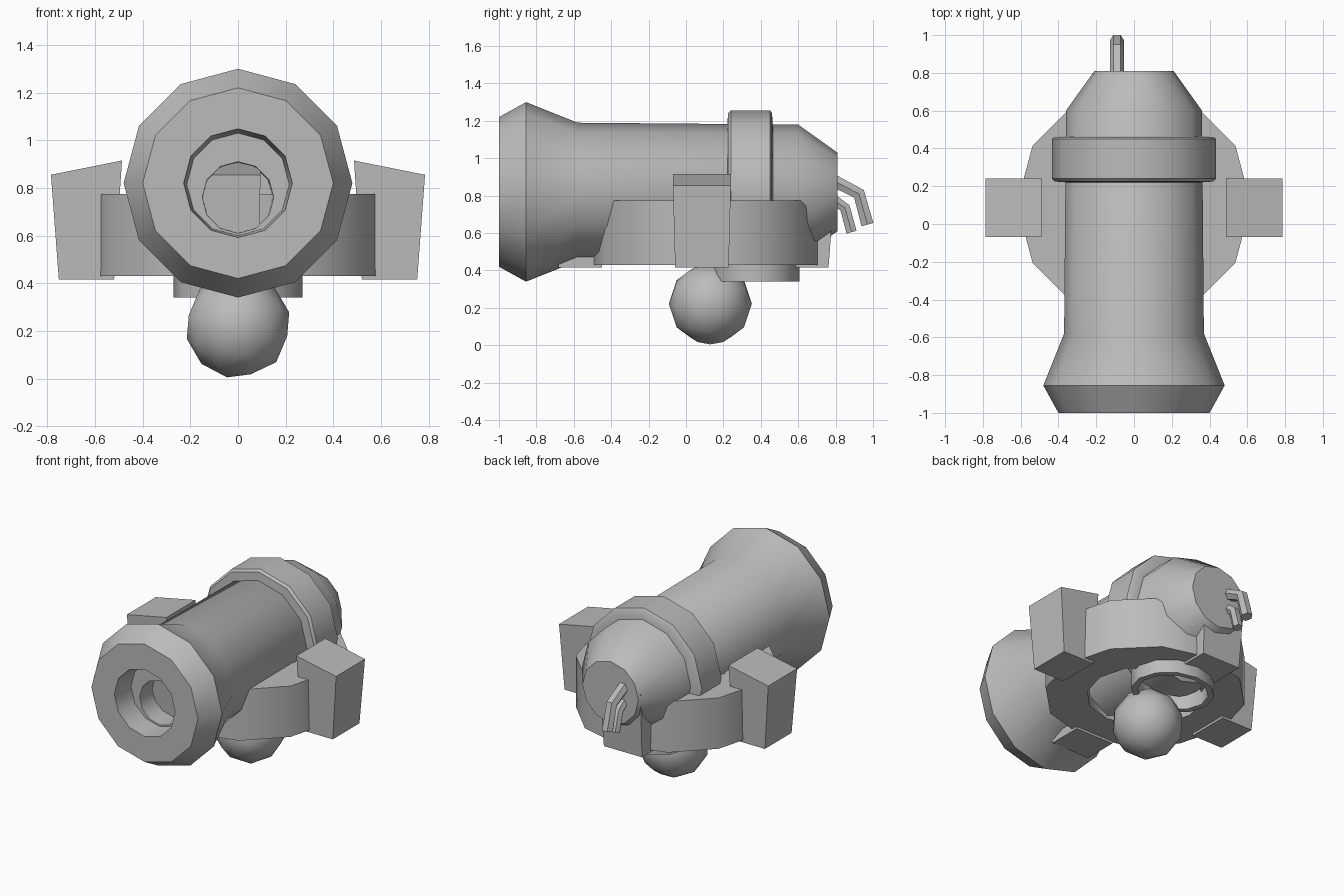
import bpy, bmesh, math
from mathutils import Vector, Matrix

cube = bpy.data.objects.get("Cube")
if cube:
    bpy.data.objects.remove(cube)

grey = bpy.data.materials.new("plain_grey")
grey.use_nodes = True
colour = (0.5, 0.5, 0.5, 1)
grey.diffuse_color = colour
grey.node_tree.nodes["Principled BSDF"].inputs["Base Color"].default_value = colour


def finish(name, bm, smooth=38):
    bmesh.ops.recalc_face_normals(bm, faces=bm.faces)
    mesh = bpy.data.meshes.new(name)
    bm.to_mesh(mesh)
    bm.free()
    mesh.materials.append(grey)
    ob = bpy.data.objects.new(name, mesh)
    bpy.context.collection.objects.link(ob)
    if smooth:
        bpy.ops.object.select_all(action='DESELECT')
        ob.select_set(True)
        bpy.context.view_layer.objects.active = ob
        bpy.ops.object.shade_smooth_by_angle(angle=math.radians(smooth))
    return ob


def loft(name, stations, place, sides=12, closed=False):
    """Join rings of (position, radius, shift); place() maps them to space."""
    bm = bmesh.new()
    rings = []
    for pos, rad, shift in stations:
        angles = [2 * math.pi * i / sides for i in range(sides)]
        rings.append([bm.verts.new(place(pos, rad * math.cos(a), rad * math.sin(a), shift))
                      for a in angles])
    pairs = list(zip(rings, rings[1:]))
    if closed:
        pairs.append((rings[-1], rings[0]))
    for a, b in pairs:
        for i in range(sides):
            j = (i + 1) % sides
            bm.faces.new((a[i], a[j], b[j], b[i]))
    if not closed:
        bm.faces.new(rings[0])
        bm.faces.new(rings[-1])
    return finish(name, bm)


def along_y(pos, u, v, shift):
    return (u, pos, 0.82 + v + shift)


# Barrel: bore end, bore, muzzle lip, flare, tube, tapered breech
loft("barrel", [(-0.35, 0.145, -0.06), (-0.84, 0.15, -0.06), (-0.84, 0.215, -0.005),
                (-1, 0.228, 0), (-1, 0.4, 0), (-0.855, 0.48, 0), (-0.58, 0.37, 0),
                (0.6, 0.36, 0), (0.81, 0.21, 0)], along_y)

# Raised band round the breech
loft("barrel_band", [(0.22, 0.35, 0), (0.225, 0.42, 0), (0.24, 0.435, 0), (0.45, 0.435, 0),
                     (0.46, 0.42, 0), (0.465, 0.35, 0)], along_y, closed=True)

# Carriage ring and the small collar under it
loft("carriage_ring", [(0.43, 0.36, 0), (0.43, 0.62, 0), (0.775, 0.62, 0), (0.775, 0.36, 0)],
     lambda p, u, v, s: (u, 0.105 + v, p), closed=True)
loft("lower_collar", [(0.34, 0.23, 0), (0.34, 0.27, 0), (0.5, 0.27, 0), (0.5, 0.23, 0)],
     lambda p, u, v, s: (u, 0.37 + 0.88 * v, p), closed=True)


# Four tapered brackets, with tops sloping down outwards
def bracket(name, centre, turn, push):
    bm = bmesh.new()
    bmesh.ops.create_cube(bm, size=1)
    for v in bm.verts:
        top, outer, side = v.co.z > 0, v.co.x > 0, math.copysign(1, v.co.y)
        if top:
            v.co = (0.785 if outer else 0.487, side * 0.155, 0.855 if outer else 0.915)
        else:
            v.co = (0.752 if outer else 0.52, side * 0.143, 0.415)
        v.co.x += push
    bmesh.ops.transform(bm, verts=bm.verts, matrix=Matrix.Translation(centre)
                        @ Matrix.Rotation(math.radians(turn), 4, 'Z'))
    finish(name, bm, smooth=0)


bracket("left_bracket", (0, 0.085, 0), 0, 0)
bracket("right_bracket", (0, 0.085, 0), 180, 0)
bracket("front_bracket", (-0.06, 0.04, 0), -90, -0.03)
bracket("back_bracket", (-0.06, 0.04, 0), 90, -0.03)

# Ball foot
bm = bmesh.new()
bmesh.ops.create_icosphere(bm, subdivisions=2, radius=0.222)
bmesh.ops.transform(bm, verts=bm.verts, matrix=Matrix.Translation((0, 0.13, 0.222))
                    @ Matrix.Rotation(math.radians(12), 4, 'Y'))
finish("ball_foot", bm)


# Bent fuse strands at the back
def strand(name, path, radius):
    def place(i, u, v, shift):
        a, b = Vector(path[max(i - 1, 0)]), Vector(path[min(i + 1, len(path) - 1)])
        d = (b - a).normalized()
        y, z = path[i]
        return (-0.09 + u, y - v * d.y, z + v * d.x)
    loft(name, [(i, radius, 0) for i in range(len(path))], place, sides=6)


strand("upper_fuse", [(0.78, 0.885), (0.925, 0.81), (0.97, 0.645)], 0.038)
strand("lower_fuse", [(0.78, 0.785), (0.85, 0.735), (0.885, 0.605)], 0.032)
